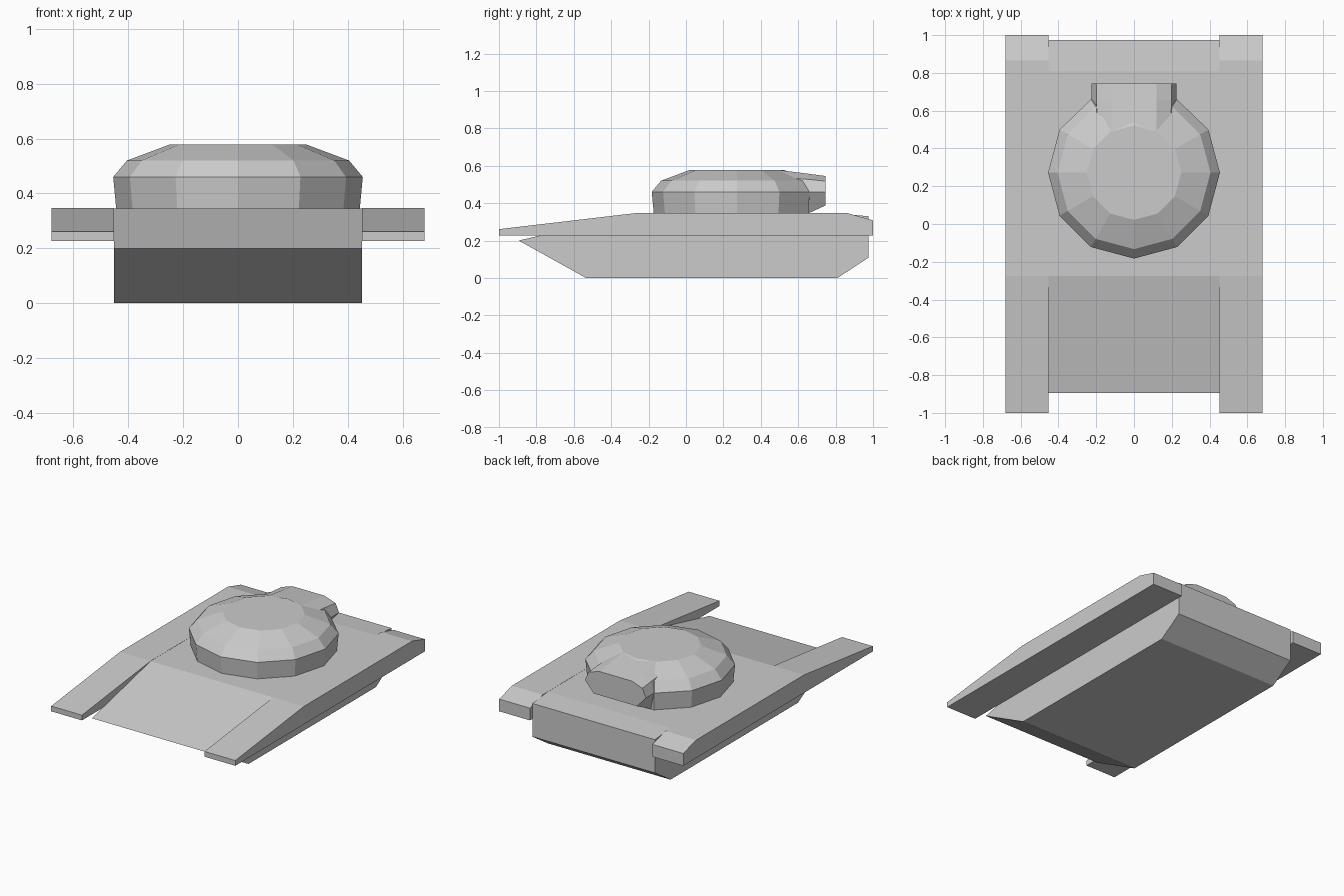
import bpy, bmesh
from math import sin, cos, pi

if "Cube" in bpy.data.objects:
    bpy.data.objects.remove(bpy.data.objects["Cube"])


def loft(name, sections):
    """Join matching closed point loops into a capped flat-shaded solid."""
    bm = bmesh.new()
    loops = [[bm.verts.new(p) for p in s] for s in sections]
    n = len(loops[0])
    for a, b in zip(loops, loops[1:]):
        for i in range(n):
            j = (i + 1) % n
            bm.faces.new((a[i], a[j], b[j], b[i]))
    bm.faces.new(loops[0])
    bm.faces.new(loops[-1])
    bmesh.ops.recalc_face_normals(bm, faces=bm.faces)
    mesh = bpy.data.meshes.new(name)
    bm.to_mesh(mesh)
    bm.free()
    obj = bpy.data.objects.new(name, mesh)
    bpy.context.collection.objects.link(obj)
    return obj


def extrude_x(name, profile, x0, x1):
    return loft(name, [[(x, y, z) for y, z in profile] for x in (x0, x1)])


# Hull: side profile with sloped nose and chamfered tail
hull = [(-0.895, 0.2), (-0.535, 0), (0.81, 0), (0.975, 0.108),
        (0.975, 0.33), (0.81, 0.345), (-0.275, 0.345)]
extrude_x("hull", hull, -0.453, 0.453)

# Track guards on both sides
guard = [(-1, 0.226), (1, 0.226), (1, 0.308), (0.865, 0.346),
         (-0.275, 0.346), (-1, 0.261)]
for label, s in (("left", -1), ("right", 1)):
    extrude_x(label + "_track_guard", guard, s * 0.453, s * 0.68)

# Turret: twelve-sided rings, rear corner flattened under the bustle
CY = 0.272
rings = []
for r, z in [(0.444, 0.343), (0.455, 0.46), (0.405, 0.52), (0.25, 0.578)]:
    rings.append([(r * sin(k * pi / 6), min(CY + r * cos(k * pi / 6), 0.66), z)
                  for k in range(12)])
loft("turret", rings)


# Turret bustle: lofted from inside the turret to the flat rear face
def section(y, half):
    return [(x, y, z) for x, z in half] + [(-x, y, z) for x, z in reversed(half)]


loft("turret_bustle", [
    section(0.49, [(0.12, 0.578), (0.195, 0.54), (0.215, 0.46), (0.18, 0.35)]),
    section(0.655, [(0.12, 0.557), (0.198, 0.527), (0.225, 0.46), (0.2, 0.346)]),
    section(0.745, [(0.12, 0.545), (0.2, 0.518), (0.225, 0.46), (0.16, 0.387)]),
])
